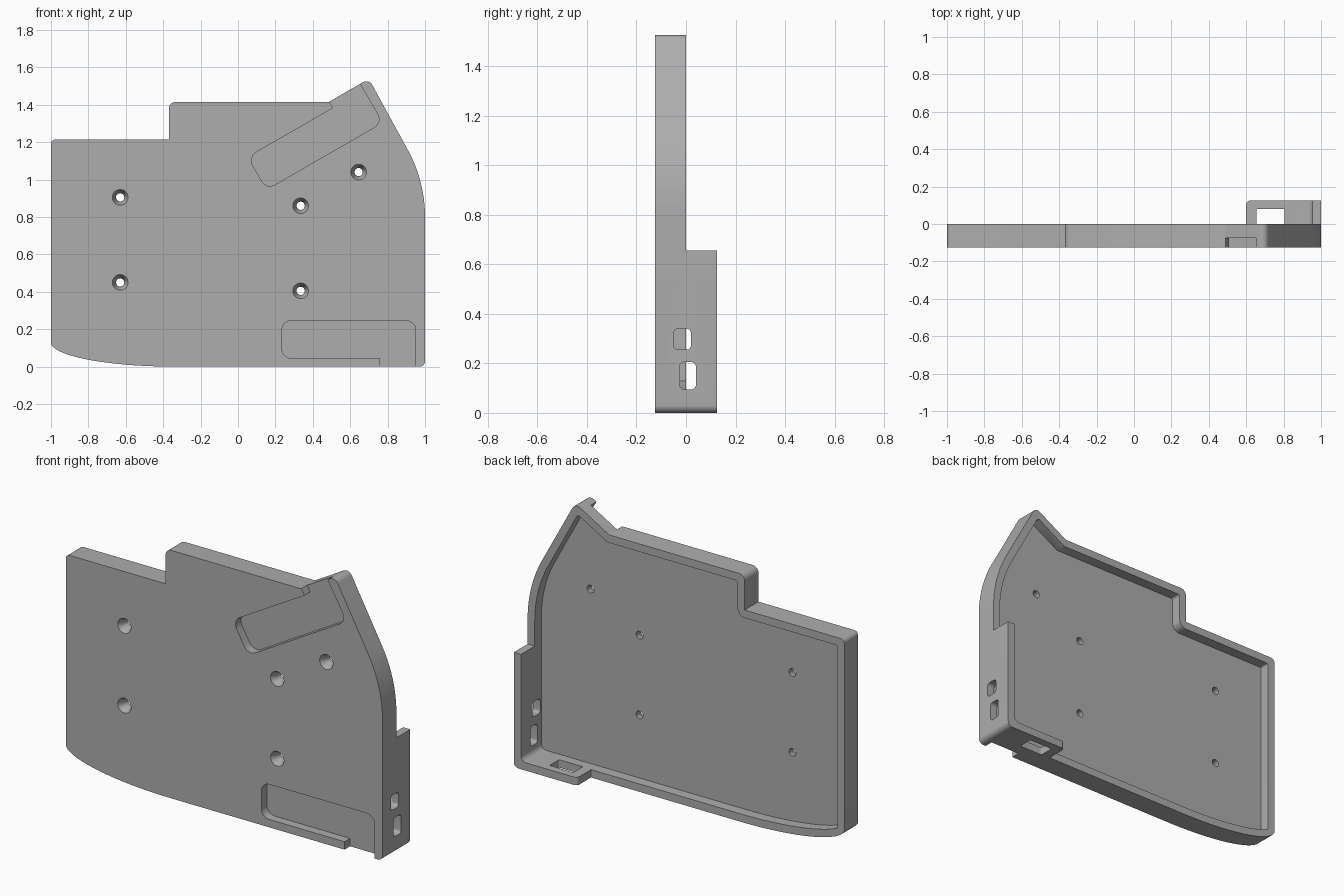
import bpy, bmesh, math
from mathutils import Vector, Matrix

if "Cube" in bpy.data.objects:
    bpy.data.objects.remove(bpy.data.objects["Cube"])

grey = bpy.data.materials.new("plain_grey")
grey.use_nodes = True
grey.diffuse_color = (0.42, 0.42, 0.42, 1)
grey.node_tree.nodes["Principled BSDF"].inputs["Base Color"].default_value = (0.42, 0.42, 0.42, 1)

FRONT, FLOOR, BACK = -0.125, -0.06, 0.125
WALL = 0.045


def rounded(points, segments=6):
    """Turn (u, v, radius) corners into a polygon with filleted corners."""
    out = []
    for i, (u, v, r) in enumerate(points):
        p = Vector((u, v))
        if r == 0:
            out.append(p)
            continue
        d1 = (Vector(points[i - 1][:2]) - p).normalized()
        d2 = (Vector(points[(i + 1) % len(points)][:2]) - p).normalized()
        half = d1.angle(d2) / 2
        c = p + (d1 + d2).normalized() * r / math.sin(half)
        va, vb = p + d1 * r / math.tan(half) - c, p + d2 * r / math.tan(half) - c
        out += [c + va.lerp(vb, k / segments).normalized() * r for k in range(segments + 1)]
    return out


def rect(u0, v0, u1, v1, r=0):
    return [(u0, v0, r), (u1, v0, r), (u1, v1, r), (u0, v1, r)]


def finish(name, bm):
    bmesh.ops.recalc_face_normals(bm, faces=bm.faces)
    mesh = bpy.data.meshes.new(name)
    bm.to_mesh(mesh)
    bm.free()
    mesh.materials.append(grey)
    ob = bpy.data.objects.new(name, mesh)
    bpy.context.collection.objects.link(ob)
    return ob


def prism(name, points, start, end, axis="Y"):
    """Extrude a rounded profile along one axis."""
    place = {"X": lambda p, t: (t, p.x, p.y),
             "Y": lambda p, t: (p.x, t, p.y),
             "Z": lambda p, t: (p.x, p.y, t)}[axis]
    bm = bmesh.new()
    profile = rounded(points)
    face = bm.faces.new([bm.verts.new(place(p, start)) for p in profile])
    moved = bmesh.ops.extrude_face_region(bm, geom=[face])["geom"]
    shift = Vector(place(Vector((0, 0)), end - start))
    bmesh.ops.translate(bm, vec=shift, verts=[g for g in moved if isinstance(g, bmesh.types.BMVert)])
    return finish(name, bm)


def cone(name, x, z, y0, y1, r0, r1):
    bm = bmesh.new()
    turn = Matrix.Translation((x, (y0 + y1) / 2, z)) @ Matrix.Rotation(-math.pi / 2, 4, "X")
    bmesh.ops.create_cone(bm, cap_ends=True, segments=32, radius1=r0, radius2=r1,
                          depth=y1 - y0, matrix=turn)
    return finish(name, bm)


def cut(body, cutter):
    cutter.hide_render = True
    mod = body.modifiers.new("cut", "BOOLEAN")
    mod.operation, mod.solver, mod.object = "DIFFERENCE", "EXACT", cutter
    bpy.context.view_layer.objects.active = body
    bpy.ops.object.modifier_apply(modifier=mod.name)
    bpy.data.objects.remove(cutter)


def outline(d, r):
    """Case outline inset by d; r is the general corner radius."""
    pts = []
    # shallow elliptical sweep along the bottom left
    limit = math.acos(min(1, (0.66 - d) / 0.66))
    for k in range(25):
        a = limit + (math.pi / 2 - limit) * k / 24
        pts.append((-0.34 - 0.66 * math.cos(a), d + 0.13 * (1 - math.sin(a)), 0))
    pts.append((1 - d, d, 0.03))
    # curved right side
    R = 0.746
    for k in range(13):
        a = math.radians(30) * k / 12
        pts.append((1 - R + (R - d) * math.cos(a), 0.8 + (R - d) * math.sin(a), 0))
    # slanted peak, top edge and stepped corner
    pts += [(0.70 - 0.366 * d, 1.539 - 1.366 * d, r),
            (0.485 + 0.268 * d, 1.415 - d, 0),
            (-0.37 + d, 1.415 - d, r),
            (-0.37 + d, 1.215 - d, d),
            (-1 + d, 1.215 - d, r * 0.7)]
    return pts


def recess(origin, angle, flip):
    """Shallow front pocket with a lip that opens at one end."""
    shape = [(0, 0, 0.05), (0.715, 0, 0.05), (0.715, 0.35, 0),
             (0.525, 0.35, 0), (0.525, 0.2, 0), (0, 0.2, 0.05)]
    c, s = math.cos(angle), math.sin(angle)
    pts = [(origin[0] + u * c - v * flip * s, origin[1] + u * s + v * flip * c, r)
           for u, v, r in shape]
    return prism("pocket_cutter", pts, FRONT - 0.1, FRONT + 0.05)


# Tray body hollowed from the back
case = prism("case_shell", outline(0, 0.035), FRONT, BACK + 0.03)
cut(case, prism("cavity_cutter", outline(WALL, 0.015), FLOOR, BACK + 0.2))

# Lower the rim everywhere except the tall bottom corner
cut(case, prism("rim_cutter", [(-1.2, 0, 0), (0.6, 0, 0), (0.6, BACK, 0.02),
                               (1.2, BACK, 0), (1.2, 0.4, 0), (-1.2, 0.4, 0)], -0.2, 1.8, "Z"))
cut(case, prism("side_rim_cutter", rect(0, 0.655, 0.4, 1.8), 0.5, 1.2, "X"))

# Front pockets
cut(case, recess((0.235, 0.245), 0, -1))
cut(case, recess((0.153, 0.947), math.radians(30), 1))

# Connector slots in the side and bottom walls
cut(case, prism("upper_slot", rect(-0.05, 0.255, 0.02, 0.34, 0.018), 0.9, 1.1, "X"))
cut(case, prism("lower_slot", rect(-0.025, 0.095, 0.04, 0.205, 0.018), 0.9, 1.1, "X"))
cut(case, prism("bottom_slot", rect(0.655, -0.005, 0.805, 0.08, 0.005), -0.1, 0.1, "Z"))

# Countersunk screw holes
for x, z in [(-0.63, 0.905), (-0.63, 0.45), (0.335, 0.86), (0.335, 0.405), (0.645, 1.04)]:
    cut(case, cone("countersink", x, z, FRONT - 0.02, FRONT + 0.04, 0.052, 0.022))
    cut(case, cone("screw_hole", x, z, FRONT - 0.05, 0, 0.022, 0.022))

# Smooth shading with crisp edges
bpy.ops.object.select_all(action="DESELECT")
case.select_set(True)
bpy.context.view_layer.objects.active = case
bpy.ops.object.shade_smooth_by_angle(angle=math.radians(30))
